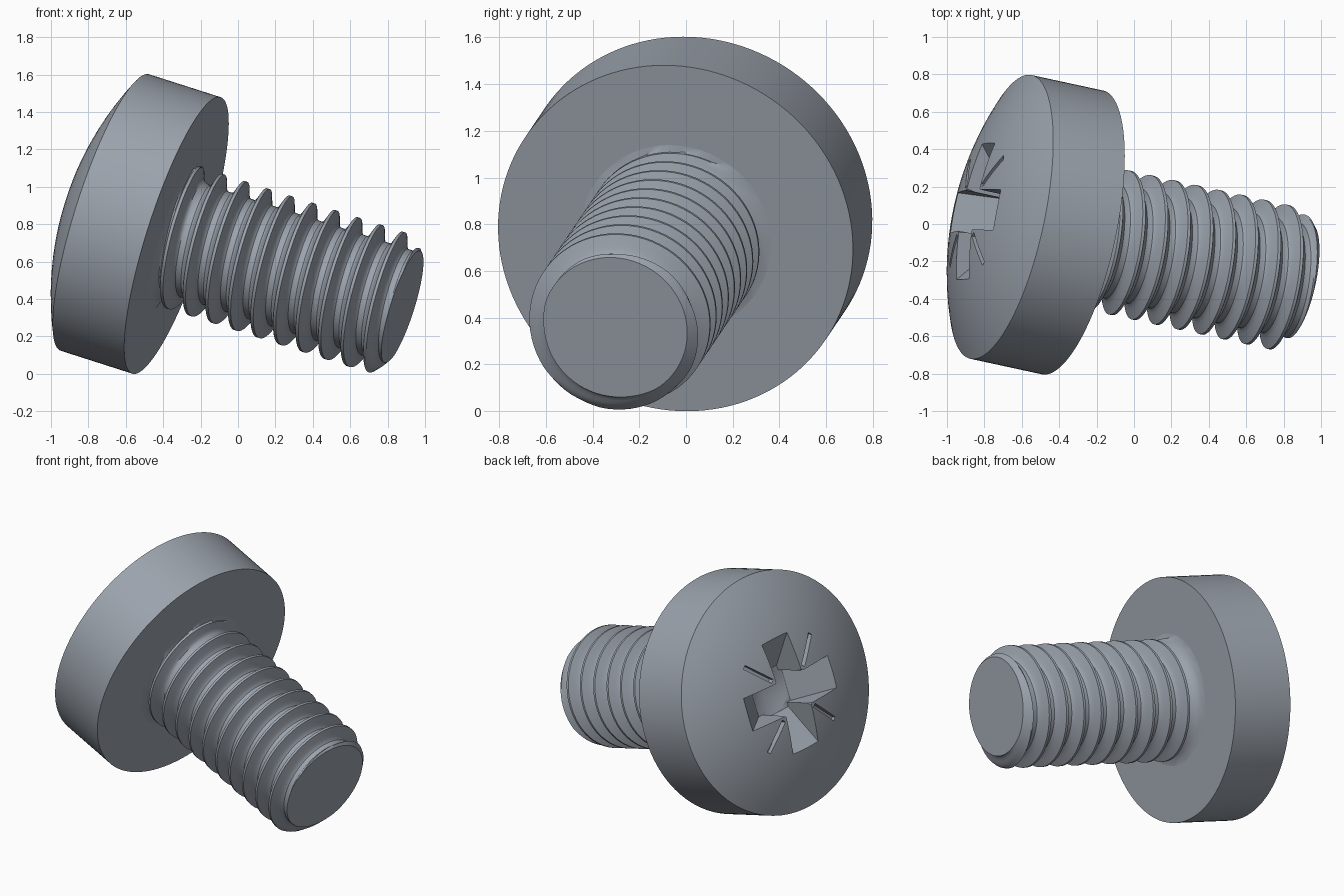
import bpy, bmesh
from math import sin, cos, pi, radians, sqrt
from mathutils import Matrix, Vector

if "Cube" in bpy.data.objects:
    bpy.data.objects.remove(bpy.data.objects["Cube"])

# Proportions, measured along the screw axis from the underside of the head
HEAD_R, HEAD_H, DOME_H = 0.776, 0.41, 0.19
CREST_R, ROOT_R, PITCH, LENGTH = 0.388, 0.308, 0.1293, 1.293
CREST_AT = 1.178        # axial position of a crest on the upper side
FILLET = 0.11
RECESS_TURN = radians(-5)

# Tilted frame: local z runs from the head to the tip
axis = Vector((0.933, -0.202, -0.2985)).normalized()
up = (Vector((0, 0, 1)) - axis * axis.z).normalized()
side = axis.cross(up)
frame = Matrix((up, side, axis)).transposed().to_4x4()
frame.translation = (-0.329, -0.045, 0.74)

steel = bpy.data.materials.new("grey_steel")
steel.use_nodes = True
colour = (0.33, 0.365, 0.415, 1)
steel.diffuse_color = colour
steel.node_tree.nodes["Principled BSDF"].inputs["Base Color"].default_value = colour


def make_object(name, bm):
    bmesh.ops.recalc_face_normals(bm, faces=bm.faces)
    mesh = bpy.data.meshes.new(name)
    bm.to_mesh(mesh)
    bm.free()
    mesh.materials.append(steel)
    ob = bpy.data.objects.new(name, mesh)
    ob.matrix_world = frame
    bpy.context.collection.objects.link(ob)
    return ob


def select_only(ob):
    bpy.ops.object.select_all(action='DESELECT')
    ob.select_set(True)
    bpy.context.view_layer.objects.active = ob


def lathe(bm, profile, steps):
    """Spin (radius, height) points, which start and end on the axis."""
    verts = [bm.verts.new((r, 0, t)) for r, t in profile]
    edges = [bm.edges.new(pair) for pair in zip(verts, verts[1:])]
    spun = bmesh.ops.spin(bm, geom=verts + edges, cent=(0, 0, 0),
                          axis=(0, 0, 1), angle=2 * pi, steps=steps)
    bmesh.ops.remove_doubles(bm, verts=bm.verts, dist=1e-5)


def prism(bm, outline, width, angle):
    """Extrude a (radial, height) outline sideways, turned about the axis."""
    turn = Matrix.Rotation(angle, 3, 'Z')
    sides = [[bm.verts.new(turn @ Vector((a, s * width / 2, t))) for a, t in outline]
             for s in (-1, 1)]
    bm.faces.new(sides[0])
    bm.faces.new(sides[1][::-1])
    n = len(outline)
    for i in range(n):
        k = (i + 1) % n
        bm.faces.new((sides[0][i], sides[0][k], sides[1][k], sides[1][i]))


# Head: flat underside, straight wall, shallow spherical dome
sphere_r = (HEAD_R ** 2 + DOME_H ** 2) / (2 * DOME_H)
profile = [(0, 0), (HEAD_R, 0)]
for i in range(13):
    r = HEAD_R * (1 - i / 12)
    sag = sphere_r - sqrt(sphere_r ** 2 - r * r)
    profile.append((r, -HEAD_H - DOME_H + sag))
bm = bmesh.new()
lathe(bm, profile, 128)
head = make_object("head", bm)


def cut(ob, name, build):
    bm = bmesh.new()
    build(bm)
    cutter = make_object(name, bm)
    cutter.hide_render = True
    mod = ob.modifiers.new(name, 'BOOLEAN')
    mod.operation, mod.solver, mod.object = 'DIFFERENCE', 'EXACT', cutter
    select_only(ob)
    bpy.ops.object.modifier_apply(modifier=name)
    bpy.data.objects.remove(cutter)


# Cross recess: two tapered bars, a pointed core and four thin diagonal marks
bar = [(-0.446, -0.62), (0.446, -0.62), (0.14, -0.36), (-0.14, -0.36)]
mark = [(0.19, -0.7), (0.41, -0.7), (0.41, -0.52), (0.19, -0.55)]
core = [(0, -0.65), (0.17, -0.65), (0.135, -0.36), (0, -0.28)]
for k in range(2):
    cut(head, "recess_bar", lambda bm: prism(bm, bar, 0.22, RECESS_TURN + k * pi / 2))
cut(head, "recess_core", lambda bm: lathe(bm, core, 24))
for k in range(4):
    cut(head, "recess_mark",
        lambda bm: prism(bm, mark, 0.028, RECESS_TURN + (k + 0.5) * pi / 2))


def shank_radius(t, turn):
    phase = ((t - CREST_AT) / PITCH - turn) % 1
    s = min(phase, 1 - phase)                      # distance from the crest
    f = min(1, max(0, (0.40 - s) / 0.335))
    f = f * f * (1.6 - 0.6 * f)                    # rounded root
    r = ROOT_R + (CREST_R - ROOT_R) * f
    r = min(r, ROOT_R + 0.01 + (LENGTH - t) * 1.1)  # tip chamfer
    if t < FILLET:
        r = max(r, ROOT_R + FILLET * (1 - sqrt(1 - (1 - t / FILLET) ** 2)))
    return r


# Threaded shank: rows follow the helix and are trimmed at both ends
AROUND, ROWS = 72, 16
first = CREST_AT - 11 * PITCH
total = ROWS * 13
bm = bmesh.new()
grid = []
for i in range(AROUND + 1):
    turn = i / AROUND
    column = []
    for j in range(total + 1):
        t = first + (j / ROWS + turn - 1) * PITCH
        t = min(LENGTH, max(0, t))
        r = shank_radius(t, turn)
        column.append(bm.verts.new((r * cos(2 * pi * turn), r * sin(2 * pi * turn), t)))
    grid.append(column)
for a, b in zip(grid, grid[1:]):
    for j in range(total):
        bm.faces.new((a[j], b[j], b[j + 1], a[j + 1]))
bmesh.ops.remove_doubles(bm, verts=bm.verts, dist=1e-4)
bmesh.ops.dissolve_degenerate(bm, edges=bm.edges, dist=1e-5)

# Flat end face of the tip
rim = [e for e in bm.edges if e.is_boundary and all(v.co.z > LENGTH - 1e-4 for v in e.verts)]
bmesh.ops.holes_fill(bm, edges=rim, sides=0)
shank = make_object("threaded_shank", bm)

for ob in (head, shank):
    select_only(ob)
    bpy.ops.object.shade_smooth_by_angle(angle=radians(32))
